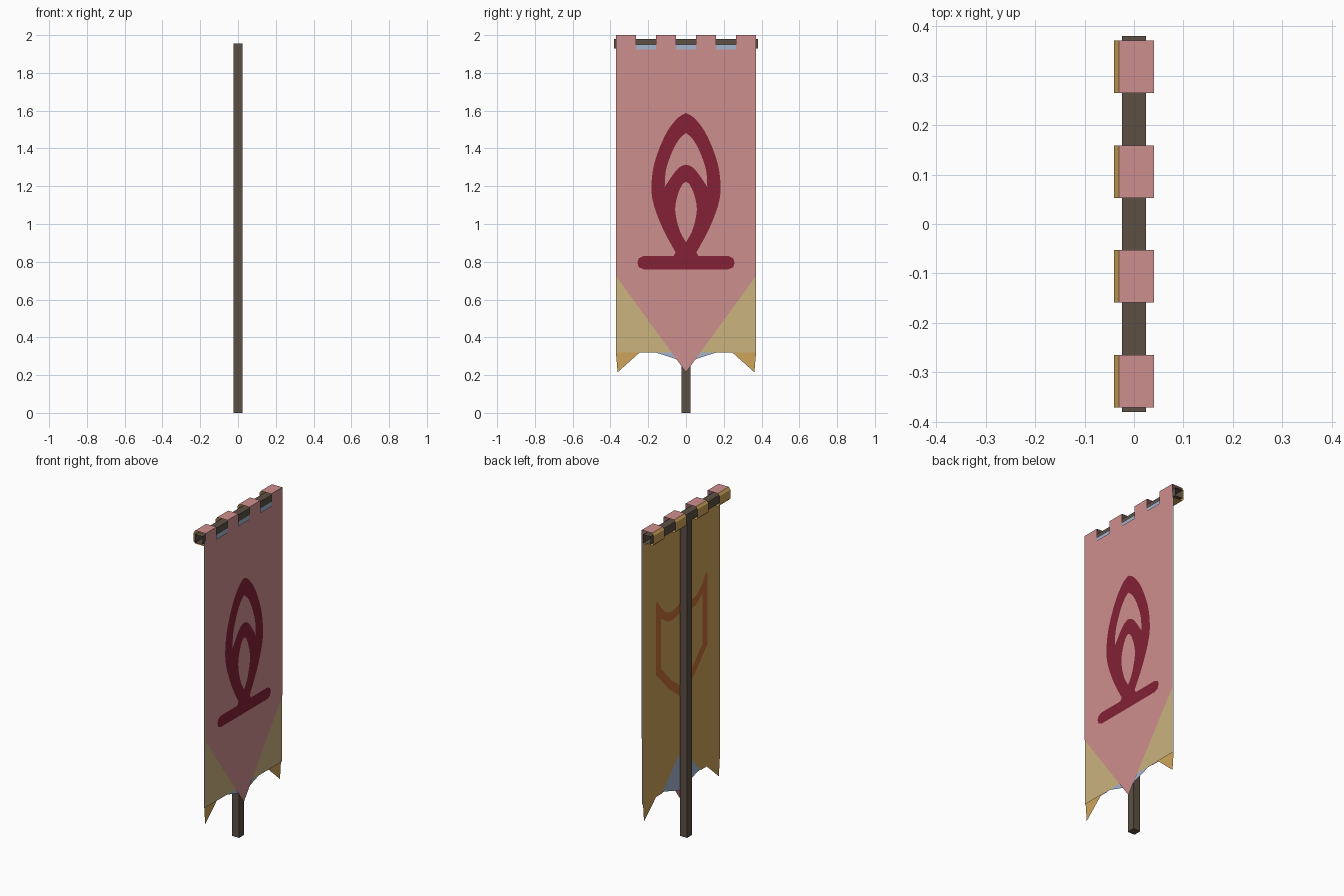
import bpy, bmesh
from mathutils import Vector

if "Cube" in bpy.data.objects:
    bpy.data.objects.remove(bpy.data.objects["Cube"])


def mat(name, r, g, b):
    def lin(c):
        c /= 255
        return c / 12.92 if c <= 0.04045 else ((c + 0.055) / 1.055) ** 2.4
    m = bpy.data.materials.new(name)
    m.diffuse_color = (lin(r), lin(g), lin(b), 1)
    m.use_nodes = True
    m.node_tree.nodes["Principled BSDF"].inputs["Base Color"].default_value = m.diffuse_color
    return m


WOOD = mat("dark_wood", 92, 80, 68)
PINK = mat("pink_cloth", 206, 143, 142)
RED = mat("dark_red_paint", 131, 33, 53)
TAN = mat("tan_cloth", 204, 179, 126)
GOLD = mat("gold_cloth", 207, 164, 90)
BLUE = mat("pale_blue_cloth", 163, 179, 207)
ORANGE = mat("burnt_orange_paint", 196, 110, 54)


def finish(name, bm, material):
    me = bpy.data.meshes.new(name)
    bm.to_mesh(me)
    bm.free()
    me.materials.append(material)
    ob = bpy.data.objects.new(name, me)
    bpy.context.collection.objects.link(ob)
    return ob


def mirror(half):
    """Close a (y, z) half outline by reflecting it over y = 0."""
    return half + [(-y, z) for y, z in reversed(half) if y > 1e-6]


def smooth(pts, n=6):
    """Catmull-Rom curve through an open list of points."""
    out = []
    for i in range(len(pts) - 1):
        p = [Vector(pts[max(0, min(len(pts) - 1, i + k))]) for k in (-1, 0, 1, 2)]
        for s in range(n):
            t = s / n
            v = 0.5 * (2 * p[1] + (p[2] - p[0]) * t
                       + (2 * p[0] - 5 * p[1] + 4 * p[2] - p[3]) * t * t
                       + (3 * p[1] - p[0] - 3 * p[2] + p[3]) * t ** 3)
            out.append((v.x, v.y))
    return out + [tuple(pts[-1])]


def sheet(name, loops, x, side, material):
    """Flat sheet at x facing side; later loops are holes."""
    bm = bmesh.new()
    for loop in loops:
        vs = [bm.verts.new((x, y, z)) for y, z in loop]
        for a, b in zip(vs, vs[1:] + vs[:1]):
            bm.edges.new((a, b))
    bmesh.ops.triangle_fill(bm, use_beauty=True, edges=bm.edges[:], normal=(side, 0, 0))
    for f in bm.faces:
        f.normal_update()
        if f.normal.x * side < 0:
            f.normal_flip()
    return finish(name, bm, material)


def box(name, lo, hi, material, open_ends=False):
    bm = bmesh.new()
    bmesh.ops.create_cube(bm, size=1)
    for v in bm.verts:
        v.co = [lo[i] + (v.co[i] + 0.5) * (hi[i] - lo[i]) for i in range(3)]
    if open_ends:
        ends = [f for f in bm.faces if abs(f.normal.y) > 0.9]
        bmesh.ops.delete(bm, geom=ends, context='FACES_ONLY')
    return finish(name, bm, material)


def strip(name, profile, y0, y1, material):
    """Ribbon following an (x, z) profile."""
    bm = bmesh.new()
    rows = [[bm.verts.new((x, y, z)) for y in (y0, y1)] for x, z in profile]
    for a, b in zip(rows, rows[1:]):
        bm.faces.new((a[0], a[1], b[1], b[0]))
    return finish(name, bm, material)


# Pole and open-ended crossbar
box("pole", (-.024, -.024, 0), (.024, .024, 1.955), WOOD)
box("crossbar", (-.024, -.38, 1.93), (.024, .38, 1.98), WOOD, True)

# Front cloth with four tabs and a pointed bottom
W = .371
T = 2 * W / 7
crown = []
for k in range(4):
    a = -W + 2 * k * T
    crown += [(a, 1.925 if k else 2.0), (a, 2.0), (a + T, 2.0), (a + T, 1.925)]
crown = crown[1:-1]
sheet("front_cloth", [[(0, .215), (-W, .725)] + crown + [(W, .725)]], .04, 1, PINK)

# Layers behind: tan lining, blue lining, gold back cloth
sheet("tan_lining", [mirror([(W, .32), (W, 1.92)])], .037, 1, TAN)
sheet("blue_lining", [mirror([(0, .265), (.06, .287), (.16, .32), (W, .325), (W, 1.95)])],
      .034, 1, BLUE)
sheet("back_cloth", [mirror([(0, .52), (.19, .32), (.245, .32), (.362, .215), (W, .32),
                             (W, 1.92)])], .031, -1, GOLD)

# Tabs wrapped over the crossbar
for k in range(4):
    a = -W + 2 * k * T
    strip(f"tab_top_{k + 1}", [(.04, 2.0), (-.03, 2.0)], a, a + T, PINK)
    strip(f"tab_back_{k + 1}", [(-.03, 2.0), (-.04, 1.985), (-.04, 1.93), (-.03, 1.92),
                                (.031, 1.92)], a, a + T, GOLD)

# Flame emblem on the front: outline, crescent hole, leaf hole
flame = [(0, .76), (.225, .76), (.25, .772), (.258, .795), (.25, .818), (.225, .83), (.065, .83)]
flame += smooth([(.055, .85), (.12, .97), (.17, 1.1), (.183, 1.2), (.165, 1.33),
                 (.11, 1.47), (.05, 1.555), (0, 1.588)])
crescent = smooth([(0, 1.315), (.035, 1.3), (.07, 1.26), (.113, 1.195)])
crescent += smooth([(.113, 1.195), (.105, 1.29), (.07, 1.39), (.035, 1.45), (0, 1.482)])[1:]
leaf = smooth([(0, .903), (.035, .97), (.057, 1.07), (.045, 1.15), (.022, 1.205), (0, 1.224)])
sheet("flame_emblem", [mirror(flame), mirror(crescent), mirror(leaf)], .0415, 1, RED)

# Shield outline emblem on the back
outer = [(0, .84), (.12, .93), (.25, 1.07), (.25, 1.5)]
outer += smooth([(.235, 1.515), (.19, 1.45), (.13, 1.405), (.06, 1.405), (0, 1.43)])
inner = [(0, .905), (.1, .98), (.2, 1.09), (.2, 1.395)]
inner += smooth([(.195, 1.395), (.13, 1.35), (.06, 1.35), (0, 1.37)])
sheet("shield_emblem", [mirror(outer), mirror(inner)], .0285, -1, ORANGE)
